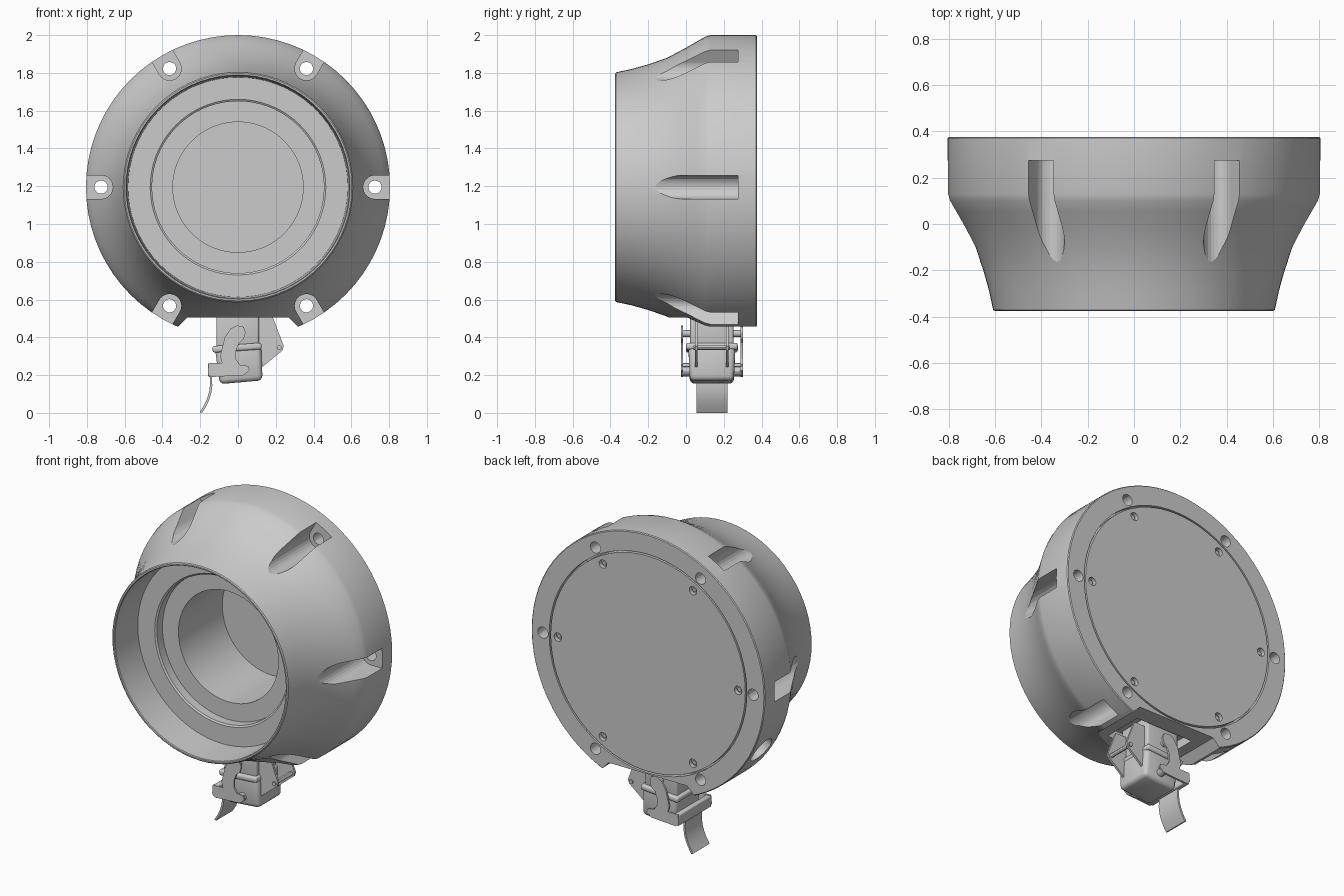
import bpy, bmesh
from math import sin, cos, pi, radians
from mathutils import Matrix, Vector

if "Cube" in bpy.data.objects:
    bpy.data.objects.remove(bpy.data.objects["Cube"])

CZ = 1.195          # height of the housing axis
CY = 0.137          # depth centre of the connector


def finish(name, bm, smooth=True):
    bmesh.ops.recalc_face_normals(bm, faces=bm.faces)
    me = bpy.data.meshes.new(name)
    bm.to_mesh(me)
    bm.free()
    ob = bpy.data.objects.new(name, me)
    bpy.context.collection.objects.link(ob)
    if smooth:
        shade(ob)
    return ob


def activate(ob):
    bpy.ops.object.select_all(action='DESELECT')
    ob.select_set(True)
    bpy.context.view_layer.objects.active = ob


def shade(ob):
    activate(ob)
    bpy.ops.object.shade_smooth_by_angle(angle=radians(30))


def lathe(name, prof, n=72):
    """Revolve a closed (radius, y) profile about the housing axis."""
    bm = bmesh.new()
    rings = [[bm.verts.new((r * cos(2 * pi * i / n), y, CZ + r * sin(2 * pi * i / n)))
              for r, y in prof] for i in range(n)]
    for i in range(n):
        a, b = rings[i], rings[(i + 1) % n]
        for j in range(len(prof)):
            k = (j + 1) % len(prof)
            bm.faces.new((a[j], a[k], b[k], b[j]))
    return finish(name, bm)


def add_prism(bm, pts, y0, y1):
    """Extrude an x-z outline along y."""
    a = [bm.verts.new((x, y0, z)) for x, z in pts]
    b = [bm.verts.new((x, y1, z)) for x, z in pts]
    bm.faces.new(a)
    bm.faces.new(b[::-1])
    for i in range(len(pts)):
        j = (i + 1) % len(pts)
        bm.faces.new((a[i], b[i], b[j], a[j]))


def prism(name, pts, *spans):
    bm = bmesh.new()
    for y0, y1 in spans:
        add_prism(bm, pts, y0, y1)
    return finish(name, bm)


def circle(x, z, r, n=20):
    return [(x + r * cos(2 * pi * i / n), z + r * sin(2 * pi * i / n)) for i in range(n)]


def box(name, c, size, bevel=0.0, tilt=0.0, taper=1.0):
    bm = bmesh.new()
    bmesh.ops.create_cube(bm, size=1)
    for v in bm.verts:
        t = taper if v.co.z < 0 else 1
        v.co = Vector((v.co.x * size[0] * t, v.co.y * size[1] * t, v.co.z * size[2]))
    if bevel:
        bmesh.ops.bevel(bm, geom=bm.edges[:], offset=bevel, segments=3, profile=0.5, affect='EDGES')
    bmesh.ops.transform(bm, verts=bm.verts, matrix=Matrix.Translation(c) @ Matrix.Rotation(radians(-tilt), 4, 'Y'))
    return finish(name, bm)


def cut(ob, cutter):
    cutter.hide_render = True
    m = ob.modifiers.new("cut", 'BOOLEAN')
    m.operation, m.solver, m.object = 'DIFFERENCE', 'EXACT', cutter
    activate(ob)
    bpy.ops.object.modifier_apply(modifier=m.name)
    bpy.data.objects.remove(cutter, do_unlink=True)


def ring_cutter(name, make, y0, y1):
    """Six copies of an outline around the axis."""
    bm = bmesh.new()
    for k in range(6):
        a = k * pi / 3
        add_prism(bm, [(x * cos(a) - z * sin(a), CZ + x * sin(a) + z * cos(a)) for x, z in make], y0, y1)
    return finish(name, bm, False)


# Housing: flared outside, stepped bore inside, lid seat at the back
housing = lathe("housing", [
    (.345, .34), (.345, -.095), (.455, -.095), (.455, -.15), (.465, -.157), (.582, -.157),
    (.59, -.37), (.594, -.375), (.602, -.375), (.608, -.37), (.625, -.29), (.65, -.2),
    (.685, -.1), (.738, 0), (.77, .055), (.796, .1), (.805, .13), (.805, .37), (.8, .375),
    (.682, .375), (.682, .34)])

# Round-ended bolt notches and bolt holes
notch = [(.725 + .0625 * cos(t), .0625 * sin(t)) for t in [pi / 2 + pi * i / 12 for i in range(13)]]
notch += [(.95, -.0625), (.95, .0625)]
cut(housing, ring_cutter("notch_cutter", notch, -.6, .275))
cut(housing, ring_cutter("bolt_cutter", circle(.725, 0, .035), .2, .5))

# Flat underside for the connector, with a pocket above it
cut(housing, prism("flat_cutter", [(-.27, .505), (.27, .505), (.33, .445), (.33, .35),
                                   (-.33, .35), (-.33, .445)], (-.6, .6)))
cut(housing, box("pocket_cutter", (0, .137, .5), (.4, .26, .12)))

# Cable entry in the side
bm = bmesh.new()
a = radians(210)
d = Vector((cos(a), 0, sin(a)))
bmesh.ops.create_cone(bm, cap_ends=True, segments=28, radius1=.085, radius2=.085, depth=.4,
                      matrix=Matrix.Translation(d * .8 + Vector((0, .25, CZ))) @ d.to_track_quat('Z', 'Y').to_matrix().to_4x4())
cut(housing, finish("cable_entry_cutter", bm, False))
shade(housing)

# Back lid with screw recesses
lid = prism("back_lid", circle(0, CZ, .672, 72), (.338, .375))
cut(lid, ring_cutter("screw_cutter", circle(.622, 0, .026), .35, .5))
shade(lid)
bm = bmesh.new()
for k in range(6):
    a = k * pi / 3
    add_prism(bm, circle(.622 * cos(a), CZ + .622 * sin(a), .014, 6), .345, .362)
finish("lid_screws", bm)

# Connector: neck, rims and tapered hood
box("connector_neck", (-.002, CY, .455), (.225, .23, .22), .012)
box("connector_rim", (-.005, CY, .345), (.26, .275, .035), .012, 4)
box("connector_hood", (.008, CY, .262), (.245, .25, .2), .025, 5, .93)

# Hinge bracket plates with pin
prism("hinge_bracket", [(.1, .505), (.185, .505), (.242, .355), (.235, .33), (.125, .24), (.1, .25)],
      (.048, .062), (.212, .226))
prism("hinge_pin", circle(.218, .345, .013, 12), (.04, .234))

# Latch lever: two hooked side plates, cross bar, pivot and pull tab
hook = [(-.085, .34), (-.07, .40), (-.04, .445), (-.005, .463), (.03, .455), (.04, .425), (.03, .39),
        (.005, .37), (-.01, .33), (-.01, .285), (.01, .255), (.055, .248), (.062, .225), (.03, .2),
        (-.14, .19), (-.16, .21), (-.155, .265), (-.085, .265), (-.095, .30)]
prism("latch_hooks", hook, (-.027, -.015), (CY * 2 + .015, CY * 2 + .027))
box("latch_bar", (-.142, CY, .228), (.035, .325, .07), .008)
prism("latch_pivot", circle(-.005, .42, .018, 14), (-.02, CY * 2 + .02))
prism("latch_feet", circle(.02, .222, .025, 12), (-.022, .03), (CY * 2 - .03, CY * 2 + .022))
tab = [(-.155, .25), (-.15, .2), (-.148, .15), (-.153, .11), (-.164, .075), (-.18, .04), (-.202, .004)]
prism("pull_tab", tab + [(x + .012, z - .004) for x, z in reversed(tab)], (.055, .22))
